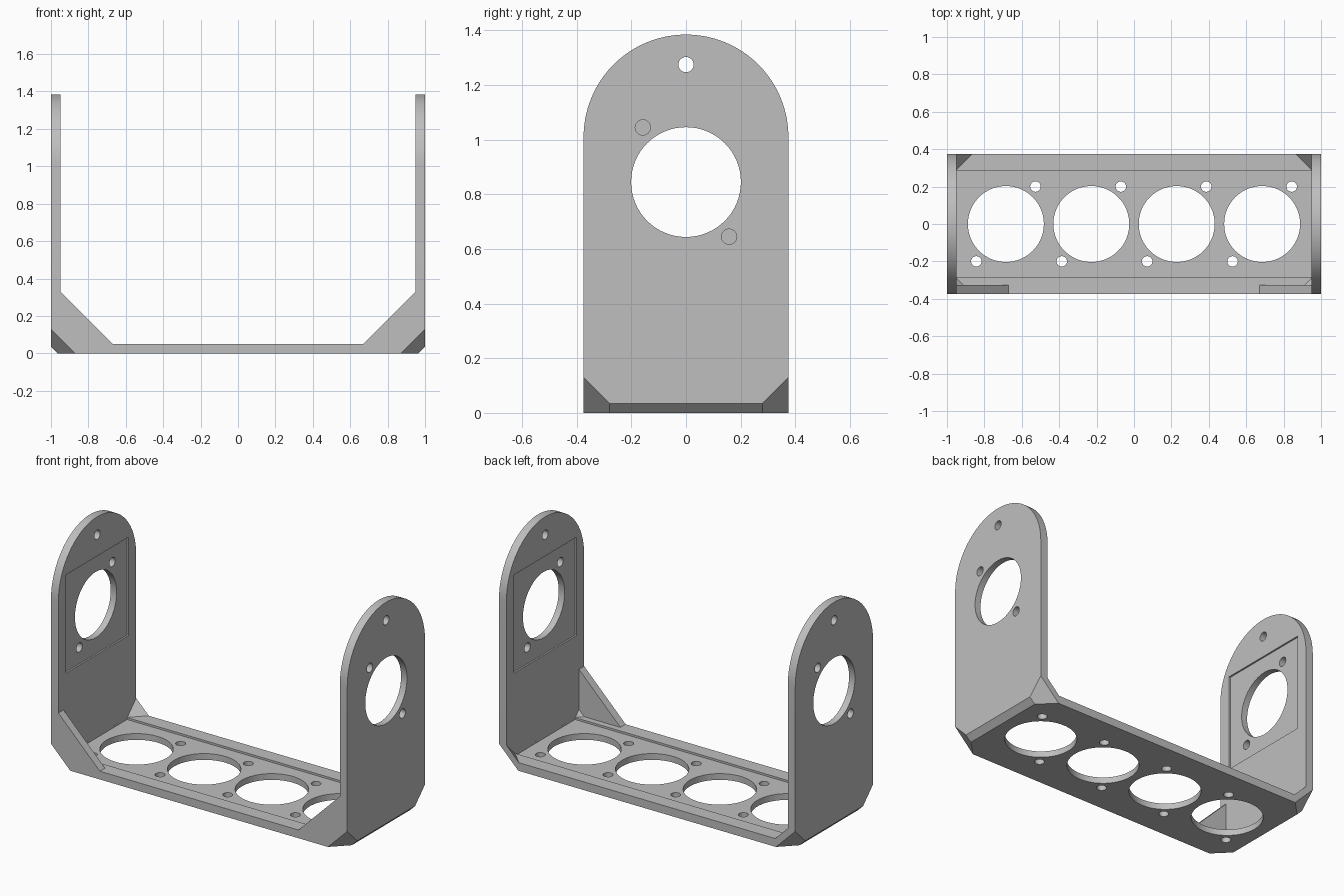
import bpy, bmesh
from math import sin, cos, pi, radians
from mathutils import Vector

if "Cube" in bpy.data.objects:
    bpy.data.objects.remove(bpy.data.objects["Cube"])

grey = bpy.data.materials.new("light_grey")
grey.use_nodes = True
colour = (0.52, 0.52, 0.52, 1)
grey.diffuse_color = colour
grey.node_tree.nodes["Principled BSDF"].inputs["Base Color"].default_value = colour

T = 0.05            # sheet thickness
HALF = 0.375        # half depth
WALL_HOLE_Z = 0.845


def make(name, bm):
    bmesh.ops.recalc_face_normals(bm, faces=bm.faces)
    mesh = bpy.data.meshes.new(name)
    bm.to_mesh(mesh)
    bm.free()
    obj = bpy.data.objects.new(name, mesh)
    bpy.context.collection.objects.link(obj)
    return obj


def prism(name, profile, axis, start, end):
    """Extrude a 2D outline along an axis; the other two axes keep their order."""
    def place(u, v, w):
        return {"x": (w, u, v), "y": (u, w, v), "z": (u, v, w)}[axis]
    bm = bmesh.new()
    face = bm.faces.new([bm.verts.new(place(u, v, start)) for u, v in profile])
    ext = bmesh.ops.extrude_face_region(bm, geom=[face])
    shift = Vector(place(0, 0, end - start))
    bmesh.ops.translate(bm, vec=shift,
                        verts=[g for g in ext["geom"] if isinstance(g, bmesh.types.BMVert)])
    return make(name, bm)


def rect(u0, u1, v0, v1):
    return [(u0, v0), (u1, v0), (u1, v1), (u0, v1)]


def circle(u, v, r, n):
    return [(u + r * cos(2 * pi * i / n), v + r * sin(2 * pi * i / n)) for i in range(n)]


def corner(name, sx, sy, tip, limit):
    """Tetrahedron at a lower corner, bounded by the slanted plane x + y - z = limit."""
    x, y, z = tip
    d = x + y - z - limit
    points = [(x, y, z), (x - d, y, z), (x, y - d, z), (x, y, z + d)]
    bm = bmesh.new()
    for p in points:
        bm.verts.new((sx * p[0], sy * p[1], p[2]))
    bmesh.ops.convex_hull(bm, input=bm.verts)
    return make(name, bm)


def combine(target, tool, operation):
    mod = target.modifiers.new(operation, "BOOLEAN")
    mod.operation = operation
    mod.solver = "EXACT"
    mod.object = tool
    bpy.context.view_layer.update()
    graph = bpy.context.evaluated_depsgraph_get()
    mesh = bpy.data.meshes.new_from_object(target.evaluated_get(graph))
    target.modifiers.clear()
    target.data = mesh
    bpy.data.objects.remove(tool)


# U-shaped frame with bevelled lower edges
half_u = [(0.965, 0), (1, 0.035), (1, 1.5), (1 - T, 1.5), (1 - T, T)]
outline = half_u + [(-x, z) for x, z in reversed(half_u)]
bracket = prism("bracket", outline, "y", -0.5, 0.5)

# Front gussets and slanted inner corner fills
for s in (-1, 1):
    tri = [(s * 0.65, 0.03), (s * 0.97, 0.35), (s * 0.97, 0.03)]
    combine(bracket, prism("gusset", tri, "y", -0.5, -0.325), "UNION")
    for sy in (-1, 1):
        combine(bracket, corner("corner_fill", s, sy, (0.98, 0.475, 0.02), 1.19), "UNION")

# Rounded side wall outline
arch = [(-HALF, -0.1), (HALF, -0.1)]
arch += [(HALF * cos(pi * i / 48), 1.01 + HALF * sin(pi * i / 48)) for i in range(49)]
combine(bracket, prism("wall_outline", arch, "x", -1.2, 1.2), "INTERSECT")

# Slanted outer corners
for sx in (-1, 1):
    for sy in (-1, 1):
        combine(bracket, corner("corner_cut", sx, sy, (1.1, 0.475, -0.1), 1.245), "DIFFERENCE")

# Shallow recess along the floor
floor = rect(1e-4 - 0.95, 0.95 - 1e-4, -0.287, 0.287)
combine(bracket, prism("floor_recess", floor, "z", 0.038, 0.07), "DIFFERENCE")

# Floor openings with their screw holes
for i in range(4):
    cx = -0.685 + i * 0.4567
    for u, v, r, n in ((cx, 0, 0.203, 64), (cx + 0.158, 0.2, 0.028, 24),
                       (cx - 0.158, -0.2, 0.028, 24)):
        combine(bracket, prism("floor_hole", circle(u, v, r, n), "z", -0.1, 0.2), "DIFFERENCE")

# Side wall recesses, openings and screw holes
for s in (-1, 1):
    pocket = rect(-0.3, 0.3, WALL_HOLE_Z - 0.3, WALL_HOLE_Z + 0.3)
    combine(bracket, prism("wall_recess", pocket, "x", s * 0.9, s * 0.96), "DIFFERENCE")
    for u, v, r, n in ((0, WALL_HOLE_Z, 0.201, 64), (0, 1.275, 0.028, 24),
                       (-s * 0.158, WALL_HOLE_Z + 0.2, 0.028, 24),
                       (s * 0.158, WALL_HOLE_Z - 0.2, 0.028, 24)):
        combine(bracket, prism("wall_hole", circle(u, v, r, n), "x", s * 0.85, s * 1.1),
                "DIFFERENCE")

# Finish: colour and shading
bracket.data.materials.clear()
bracket.data.materials.append(grey)
for poly in bracket.data.polygons:
    poly.material_index = 0
bpy.ops.object.select_all(action="DESELECT")
bracket.select_set(True)
bpy.context.view_layer.objects.active = bracket
bpy.ops.object.shade_smooth_by_angle(angle=radians(30))
